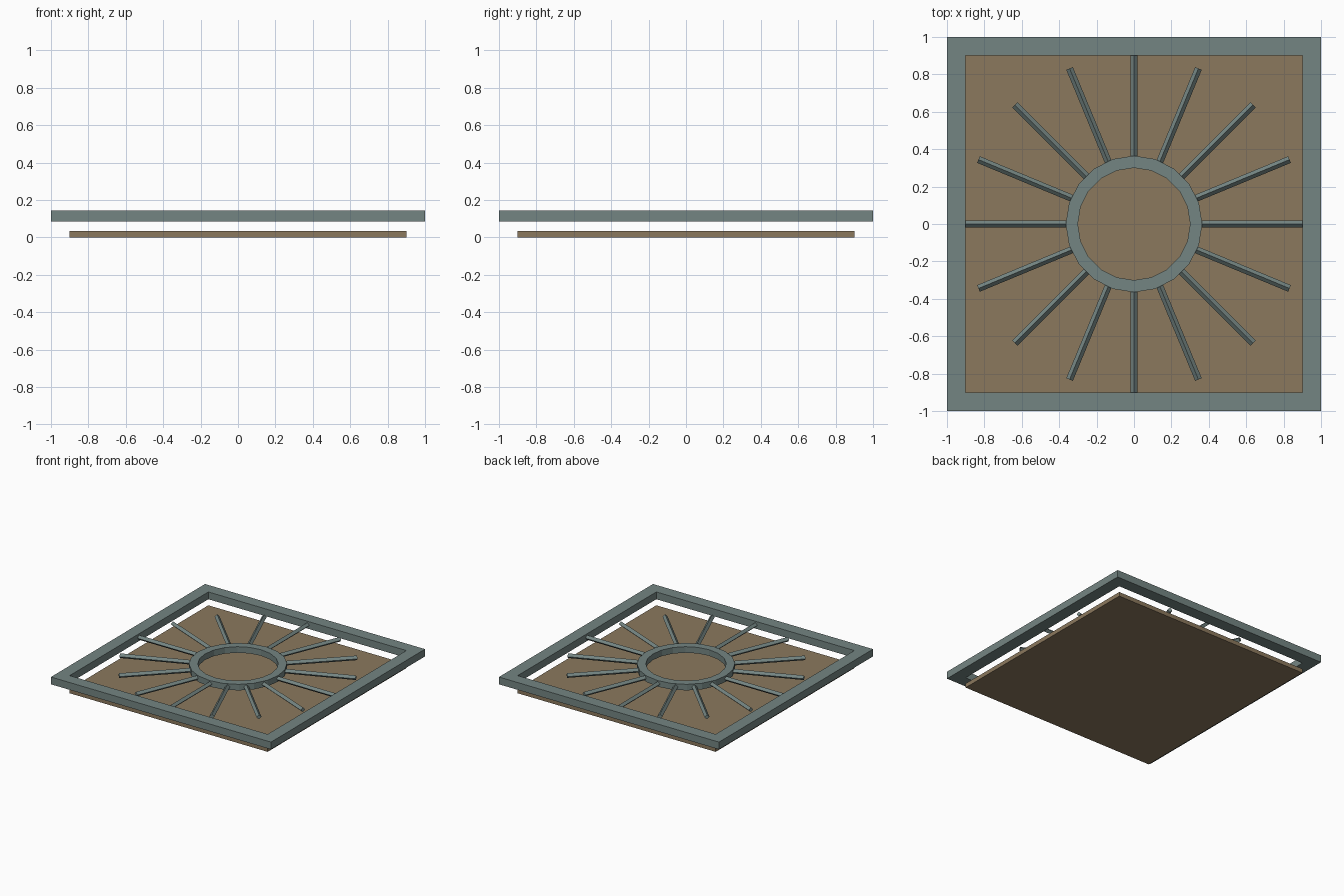
import bpy, bmesh, math
from mathutils import Matrix

if "Cube" in bpy.data.objects:
    bpy.data.objects.remove(bpy.data.objects["Cube"])


def material(name, rgb):
    m = bpy.data.materials.new(name)
    m.diffuse_color = (*rgb, 1)
    m.use_nodes = True
    m.node_tree.nodes["Principled BSDF"].inputs["Base Color"].default_value = m.diffuse_color
    return m


METAL = material("grey green metal", (0.175, 0.235, 0.225))
BOARD = material("brown board", (0.26, 0.19, 0.11))


def finish(bm, name, mat):
    bmesh.ops.recalc_face_normals(bm, faces=bm.faces)
    me = bpy.data.meshes.new(name)
    bm.to_mesh(me)
    bm.free()
    me.materials.append(mat)
    ob = bpy.data.objects.new(name, me)
    bpy.context.collection.objects.link(ob)
    return ob


def ring(name, sides, outer, inner, z0, z1, start, mat):
    """Closed polygonal ring with a rectangular section."""
    bm = bmesh.new()
    loops = []
    for i in range(sides):
        a = start + math.tau * i / sides
        loops.append([bm.verts.new((r * math.cos(a), r * math.sin(a), z))
                      for r, z in ((outer, z0), (outer, z1), (inner, z1), (inner, z0))])
    for i in range(sides):
        p, q = loops[i], loops[(i + 1) % sides]
        for k in range(4):
            bm.faces.new((p[k], q[k], q[(k + 1) % 4], p[(k + 1) % 4]))
    return finish(bm, name, mat)


# Back board
bm = bmesh.new()
bmesh.ops.create_cube(bm, size=1, matrix=Matrix.Translation((0, 0, 0.0175))
                      @ Matrix.Diagonal((1.8, 1.8, 0.035, 1)))
finish(bm, "back_board", BOARD)

# Square frame and central hoop
ROOT2 = math.sqrt(2)
ring("outer_frame", 4, ROOT2, 0.9 * ROOT2, 0.085, 0.145, math.pi / 4, METAL)
ring("centre_hoop", 20, 0.365, 0.30, 0.09, 0.14, 0, METAL)

# Sixteen radial bars, square section set on edge
for i in range(16):
    bm = bmesh.new()
    bmesh.ops.create_cone(
        bm, cap_ends=True, segments=4, radius1=0.019, radius2=0.019, depth=0.56,
        matrix=Matrix.Rotation(math.tau * i / 16, 4, 'Z')
        @ Matrix.Translation((0.62, 0, 0.115)) @ Matrix.Rotation(math.pi / 2, 4, 'Y'))
    finish(bm, f"radial_bar_{i + 1}", METAL)
